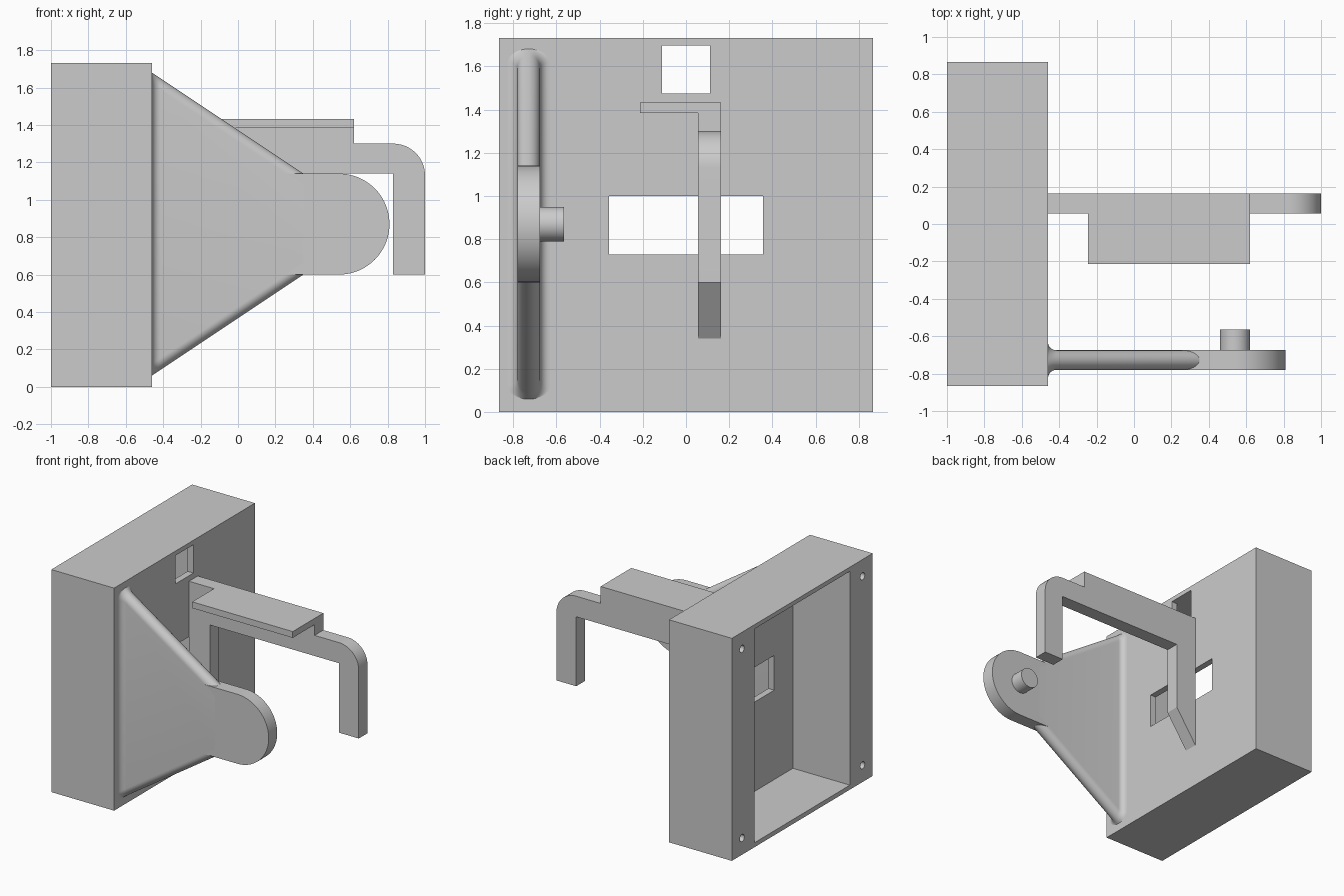
import bpy
import bmesh
from math import sin, cos, pi, sqrt

cube = bpy.data.objects.get("Cube")
if cube:
    bpy.data.objects.remove(cube, do_unlink=True)

grey = bpy.data.materials.new("light_grey")
grey.use_nodes = True
grey.diffuse_color = (0.6, 0.6, 0.6, 1)
for node in grey.node_tree.nodes:
    if node.type == 'BSDF_PRINCIPLED':
        node.inputs["Base Color"].default_value = (0.6, 0.6, 0.6, 1)


def finish(name, bm):
    bmesh.ops.recalc_face_normals(bm, faces=bm.faces)
    mesh = bpy.data.meshes.new(name)
    bm.to_mesh(mesh)
    bm.free()
    mesh.materials.append(grey)
    obj = bpy.data.objects.new(name, mesh)
    bpy.context.collection.objects.link(obj)
    return obj


def activate(obj):
    bpy.ops.object.select_all(action='DESELECT')
    obj.select_set(True)
    bpy.context.view_layer.objects.active = obj


def smooth(obj):
    activate(obj)
    bpy.ops.object.shade_smooth_by_angle(angle=pi / 6)


def loft(name, rings):
    """Skin a row of closed point rings and cap both ends."""
    bm = bmesh.new()
    rows = [[bm.verts.new(p) for p in ring] for ring in rings]
    n = len(rows[0])
    for a, b in zip(rows, rows[1:]):
        for i in range(n):
            j = (i + 1) % n
            bm.faces.new((a[i], a[j], b[j], b[i]))
    bm.faces.new(rows[0])
    bm.faces.new(rows[-1])
    return finish(name, bm)


def prism(name, profile, y0, y1):
    """Extrude an x-z profile along y."""
    return loft(name, [[(x, y, z) for x, z in profile] for y in (y0, y1)])


def box(name, x0, x1, y0, y1, z0, z1):
    return prism(name, [(x0, z0), (x1, z0), (x1, z1), (x0, z1)], y0, y1)


def arc(cx, cz, r, a0, a1, n):
    steps = [a0 + (a1 - a0) * i / n for i in range(n + 1)]
    return [(cx + r * cos(a), cz + r * sin(a)) for a in steps]


def cut(target, cutter):
    cutter.hide_render = True
    mod = target.modifiers.new("cut", 'BOOLEAN')
    mod.operation = 'DIFFERENCE'
    mod.solver = 'EXACT'
    mod.object = cutter
    activate(target)
    bpy.ops.object.modifier_apply(modifier=mod.name)
    bpy.data.objects.remove(cutter, do_unlink=True)


# Hollow housing, open at the -x side
WALL = -0.46
housing = box("housing", -1, WALL, -0.865, 0.865, 0, 1.73)
cut(housing, box("cavity", -1.1, -0.51, -0.585, 0.585, 0.035, 1.697))
cut(housing, box("window", -0.7, -0.3, -0.11, 0.11, 1.475, 1.695))
cut(housing, box("slot", -0.7, -0.3, -0.355, 0.355, 0.73, 1.0))

# Screw holes in the rim corners
for y in (-0.74, 0.74):
    for z in (0.13, 1.60):
        ring = arc(y, z, 0.028, 0, 2 * pi, 24)[:-1]
        cut(housing, loft("screw_hole", [[(x, a, b) for a, b in ring] for x in (-1.1, -0.7)]))
smooth(housing)

# Tapered bracket with rounded sloping edges and a fillet at the wall
MID_Y, MID_Z, HALF, FILLET = -0.7275, 0.87, 0.0525, 0.045


def bracket_ring(x):
    d = min(x - WALL, FILLET)
    t = HALF + FILLET - sqrt(FILLET ** 2 - (FILLET - d) ** 2)
    h = 0.27 + 0.54 * (0.35 - x) / 0.81
    rz = 0.063
    pts = [(x, MID_Y + a, MID_Z + h - rz + b * rz / t) for a, b in arc(0, 0, t, 0, pi, 16)]
    pts += [(x, MID_Y + a, MID_Z - h + rz + b * rz / t) for a, b in arc(0, 0, t, pi, 2 * pi, 16)]
    return pts


stations = [WALL + FILLET * (1 - cos(pi / 2 * i / 8)) for i in range(9)] + [0.35]
smooth(loft("bracket", [bracket_ring(x) for x in stations]))

# Round end of the bracket and its pivot peg
tip = [(0.24, MID_Z - 0.27)] + arc(0.54, MID_Z, 0.27, -pi / 2, pi / 2, 40) + [(0.24, MID_Z + 0.27)]
smooth(prism("bracket_tip", tip, MID_Y - HALF, MID_Y + HALF))
smooth(prism("pivot_peg", arc(0.54, MID_Z, 0.08, 0, 2 * pi, 40)[:-1], -0.69, -0.565))

# Hooked arm with a slanted foot on the wall
arm = [(WALL, 0.34), (-0.28, 0.60), (-0.28, 1.14), (0.83, 1.14), (0.83, 0.60), (1, 0.60)]
arm += arc(0.83, 1.13, 0.17, 0, pi / 2, 20)
arm += [(0.62, 1.30), (0.62, 1.432), (WALL, 1.432)]
smooth(prism("hook_arm", arm, 0.055, 0.163))

# Flat ledge on top of the arm
box("arm_ledge", -0.245, 0.62, -0.213, 0.06, 1.383, 1.432)
